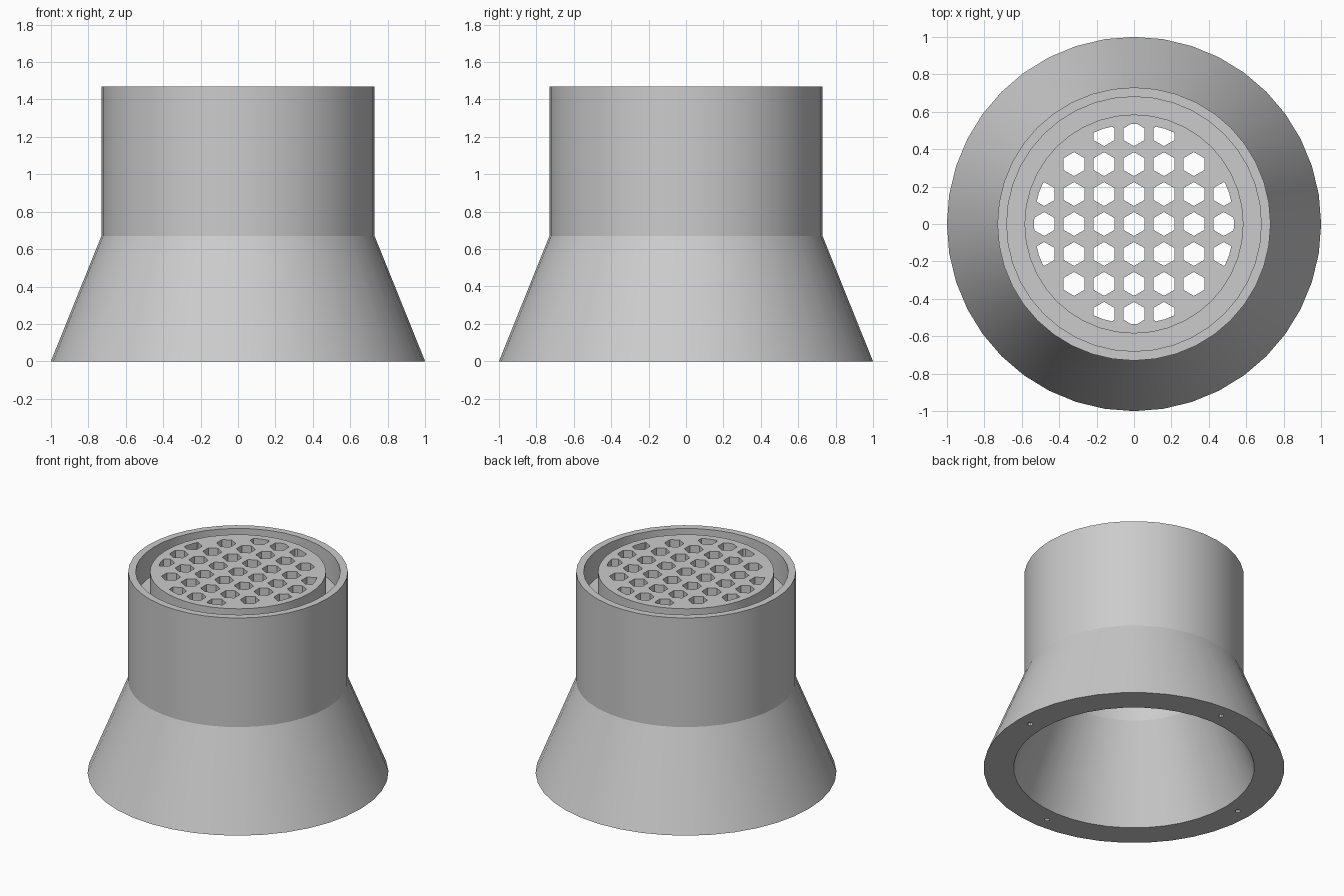
import bpy, bmesh, math

SIDES = 40
TOP, SHOULDER = 1.47, 0.67
BORE = 0.535

cube = bpy.data.objects.get("Cube")
if cube:
    bpy.data.objects.remove(cube, do_unlink=True)

grey = bpy.data.materials.new("plain grey")
grey.use_nodes = True
colour = (0.6, 0.6, 0.6, 1)
grey.diffuse_color = colour
grey.node_tree.nodes["Principled BSDF"].inputs["Base Color"].default_value = colour


def make_object(name, bm):
    bmesh.ops.recalc_face_normals(bm, faces=bm.faces)
    mesh = bpy.data.meshes.new(name)
    bm.to_mesh(mesh)
    bm.free()
    mesh.materials.append(grey)
    obj = bpy.data.objects.new(name, mesh)
    bpy.context.collection.objects.link(obj)
    return obj


def lathe(name, profile):
    """Turn an (r, z) profile that starts and ends on the axis into a solid."""
    bm = bmesh.new()
    rings = []
    for r, z in profile:
        if r == 0:
            rings.append([bm.verts.new((0, 0, z))] * SIDES)
        else:
            angles = [math.tau * i / SIDES for i in range(SIDES)]
            rings.append([bm.verts.new((r * math.cos(a), r * math.sin(a), z)) for a in angles])
    for low, high in zip(rings, rings[1:]):
        if low[0] is low[1]:
            bm.faces.new(high)
        elif high[0] is high[1]:
            bm.faces.new(low)
        else:
            for i in range(SIDES):
                j = (i + 1) % SIDES
                bm.faces.new((low[i], low[j], high[j], high[i]))
    bmesh.ops.delete(bm, geom=[v for v in bm.verts if not v.link_faces], context="VERTS")
    return make_object(name, bm)


def prisms(name, centres, radius, sides, z0, z1):
    """Upright prisms, each with a corner pointing along y."""
    bm = bmesh.new()
    for x, y in centres:
        ends = []
        for z in (z0, z1):
            angles = [math.pi / 2 + math.tau * i / sides for i in range(sides)]
            ends.append([bm.verts.new((x + radius * math.cos(a), y + radius * math.sin(a), z))
                         for a in angles])
        bm.faces.new(ends[0])
        bm.faces.new(ends[1])
        for i in range(sides):
            j = (i + 1) % sides
            bm.faces.new((ends[0][i], ends[0][j], ends[1][j], ends[1][i]))
    return make_object(name, bm)


def combine(target, cutter, operation):
    mod = target.modifiers.new("cut", "BOOLEAN")
    mod.operation, mod.object, mod.solver = operation, cutter, "EXACT"
    bpy.ops.object.select_all(action="DESELECT")
    bpy.context.view_layer.objects.active = target
    target.select_set(True)
    bpy.ops.object.modifier_apply(modifier=mod.name)
    bpy.data.objects.remove(cutter, do_unlink=True)


# Flared hollow body with a groove around the grille
body = lathe("flared_vent_body", [
    (0, TOP - 0.1), (BORE, TOP - 0.1), (BORE, SHOULDER), (0.8, 0), (1, 0),
    (0.73, SHOULDER), (0.73, TOP), (0.68, TOP), (0.68, TOP - 0.2),
    (0.585, TOP - 0.2), (0.585, TOP), (0, TOP)])

# Hexagonal grille holes, trimmed to the bore
pitch = 0.16
grid = [(i * pitch, j * pitch) for i in range(-3, 4) for j in range(-3, 4)
        if math.hypot(i, j) * pitch < BORE]
holes = prisms("grille_holes", grid, 0.064, 6, TOP - 0.15, TOP + 0.05)
trim = lathe("grille_trim", [(0, TOP - 0.3), (BORE, TOP - 0.3), (BORE, TOP + 0.2), (0, TOP + 0.2)])
combine(holes, trim, "INTERSECT")
combine(body, holes, "DIFFERENCE")

# Four small screw holes in the underside
screws = prisms("screw_holes", [(0.9, 0), (-0.9, 0), (0, 0.9), (0, -0.9)], 0.018, 8, -0.05, 0.1)
combine(body, screws, "DIFFERENCE")

bpy.ops.object.select_all(action="DESELECT")
body.select_set(True)
bpy.context.view_layer.objects.active = body
bpy.ops.object.shade_smooth_by_angle(angle=math.radians(20))
